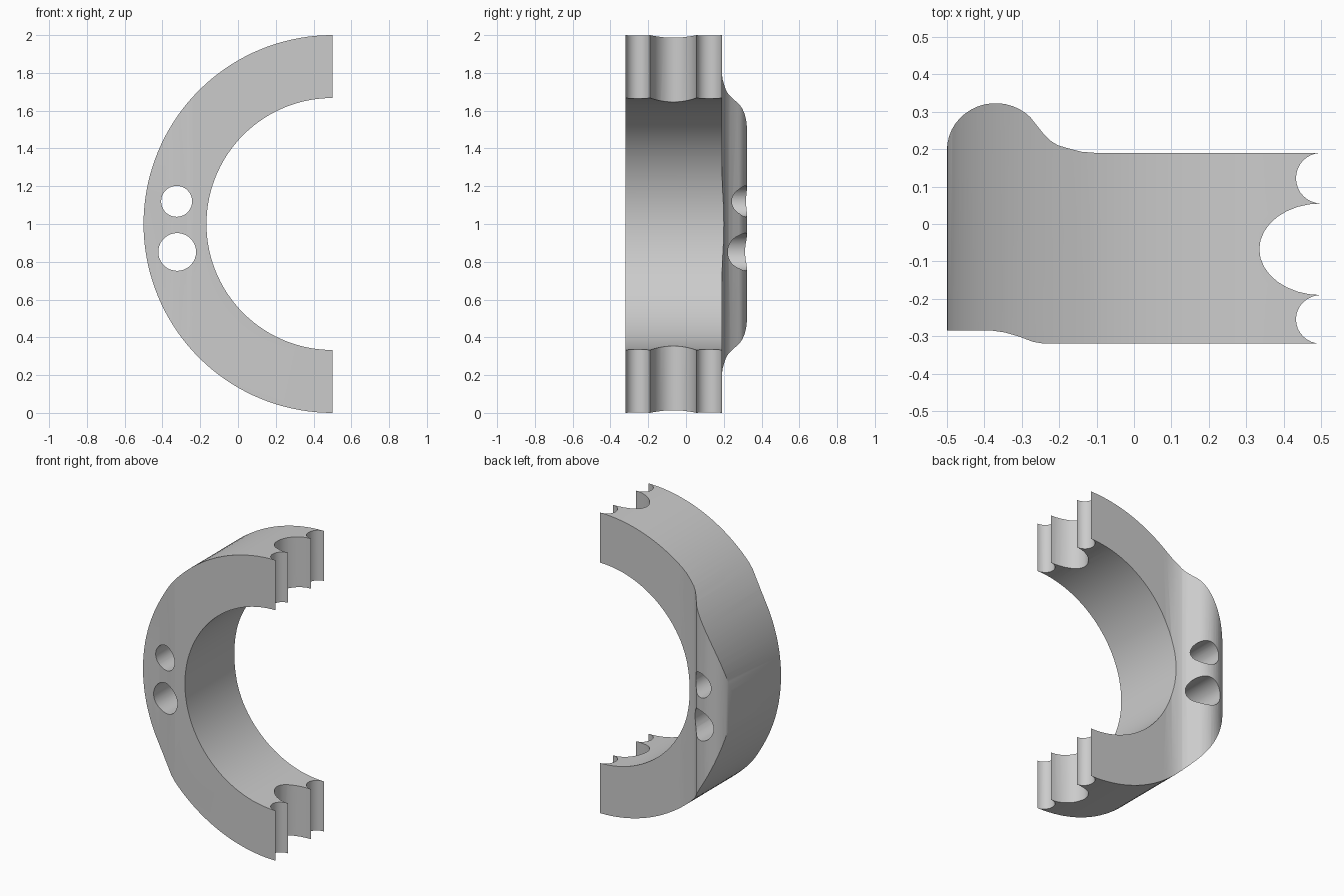
import bpy, bmesh
from math import sin, cos, pi, radians
from mathutils import Vector

if "Cube" in bpy.data.objects:
    bpy.data.objects.remove(bpy.data.objects["Cube"])


def prism(name, points, direction):
    """Extrude a closed outline along a direction vector."""
    bm = bmesh.new()
    face = bm.faces.new([bm.verts.new(p) for p in points])
    result = bmesh.ops.extrude_face_region(bm, geom=[face])
    moved = [v for v in result["geom"] if isinstance(v, bmesh.types.BMVert)]
    bmesh.ops.translate(bm, verts=moved, vec=Vector(direction))
    bmesh.ops.recalc_face_normals(bm, faces=bm.faces)
    mesh = bpy.data.meshes.new(name)
    bm.to_mesh(mesh)
    bm.free()
    obj = bpy.data.objects.new(name, mesh)
    bpy.context.collection.objects.link(obj)
    return obj


def arc(cx, cy, rx, ry, start, end, steps):
    angles = [radians(start + (end - start) * i / steps) for i in range(steps + 1)]
    return [(cx + rx * cos(a), cy + ry * sin(a)) for a in angles]


def cut(target, cutter, operation):
    mod = target.modifiers.new(operation, 'BOOLEAN')
    mod.operation = operation
    mod.solver = 'EXACT'
    mod.object = cutter
    bpy.context.view_layer.objects.active = target
    bpy.ops.object.modifier_apply(modifier=mod.name)
    bpy.data.objects.remove(cutter, do_unlink=True)


# Half ring seen from the front, run slightly past the open end
outline = ([(0.6, 2.0)] + arc(0.5, 1, 1, 1, 90, 270, 72) + [(0.6, 0.0), (0.6, 0.333)]
           + arc(0.5, 1, 0.667, 0.667, 270, 90, 60) + [(0.6, 1.667)])
ring = prism("half_ring_band", [(x, -0.5, z) for x, z in outline], (0, 1, 0))

# Band cross-section seen from above: rounded bulge, thin band, scalloped ends
profile = [(-0.6, -0.285), (-0.38, -0.285), (-0.345, -0.29), (-0.31, -0.3),
           (-0.27, -0.315), (-0.24, -0.32)]
for cy, rx, ry in ((-0.255, 0.067, 0.065), (-0.0675, 0.165, 0.1225), (0.1225, 0.067, 0.0675)):
    profile += arc(0.5, cy, rx, ry, 270, 90, 16)[:-1]
profile += [(0.5, 0.19), (-0.10, 0.19), (-0.14, 0.193), (-0.175, 0.202), (-0.205, 0.211),
            (-0.225, 0.224), (-0.245, 0.245), (-0.265, 0.27)]
profile += arc(-0.37, 0.198, 0.13, 0.125, 44, 180, 16) + [(-0.6, 0.198)]
cut(ring, prism("profile_cutter", [(x, y, -0.1) for x, y in profile], (0, 0, 2.2)), 'INTERSECT')

# Two holes through the bulge
for x, z, r in ((-0.325, 1.12, 0.082), (-0.322, 0.852, 0.1)):
    circle = arc(x, z, r, r, 0, 350, 35)
    cut(ring, prism("hole_cutter", [(px, -0.5, pz) for px, pz in circle], (0, 1, 0)), 'DIFFERENCE')

# Smooth curves with crisp edges
bpy.ops.object.select_all(action='DESELECT')
ring.select_set(True)
bpy.context.view_layer.objects.active = ring
bpy.ops.object.shade_smooth_by_angle(angle=radians(30))
